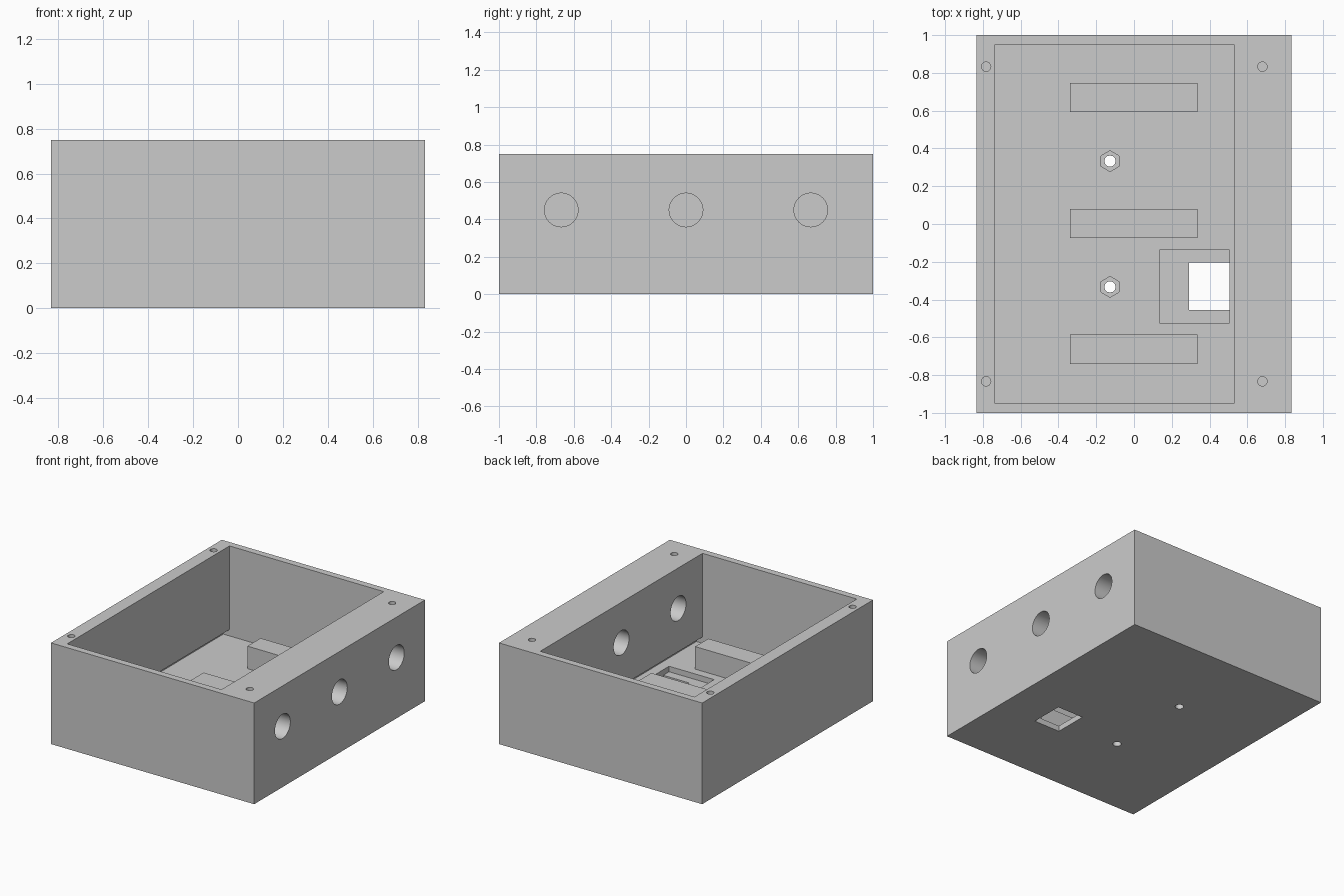
import bpy
from math import pi, radians

cube = bpy.data.objects.get("Cube")
if cube:
    bpy.data.objects.remove(cube, do_unlink=True)

grey = bpy.data.materials.new("light_grey")
grey.use_nodes = True
grey.diffuse_color = (0.6, 0.6, 0.6, 1)
grey.node_tree.nodes["Principled BSDF"].inputs["Base Color"].default_value = (0.6, 0.6, 0.6, 1)

HEIGHT = 0.75
FLOOR = 0.083
WALL_X = 0.833


def box(name, x, y, z):
    """Box spanning the given (low, high) ranges."""
    spans = (x, y, z)
    bpy.ops.mesh.primitive_cube_add(size=1, location=[(a + b) / 2 for a, b in spans])
    ob = bpy.context.object
    ob.name = name
    ob.scale = [b - a for a, b in spans]
    bpy.ops.object.transform_apply(location=True, rotation=False, scale=True)
    ob.data.materials.append(grey)
    return ob


def rod(name, centre, radius, length, sides, along_x=False, turn=0):
    """Prism or cylinder, upright or lying along x."""
    bpy.ops.mesh.primitive_cylinder_add(
        vertices=sides, radius=radius, depth=length, location=centre,
        rotation=(0, pi / 2 if along_x else 0, turn))
    ob = bpy.context.object
    ob.name = name
    ob.data.materials.append(grey)
    return ob


def cut(target, cutter):
    """Subtract the cutter, then discard it."""
    cutter.hide_render = True
    mod = target.modifiers.new("cut", "BOOLEAN")
    mod.operation = "DIFFERENCE"
    mod.solver = "EXACT"
    mod.object = cutter
    bpy.context.view_layer.objects.active = target
    bpy.ops.object.modifier_apply(modifier=mod.name)
    bpy.data.objects.remove(cutter, do_unlink=True)


# Enclosure shell
case = box("enclosure", (-WALL_X, WALL_X), (-1, 1), (0, HEIGHT))

# Floor-level slot reaching under both side walls, then the main cavity
cut(case, box("slot_cutter", (-0.785, 0.58), (-0.95, 0.95), (FLOOR, 0.13)))
cut(case, box("cavity_cutter", (-0.735, 0.53), (-0.95, 0.95), (0.1, 1)))

# Recess in the floor with an opening through the base
cut(case, box("recess_cutter", (0.135, 0.505), (-0.523, -0.137), (0.042, 0.12)))
cut(case, box("opening_cutter", (0.29, 0.505), (-0.455, -0.205), (-0.1, 0.06)))

# Bolt holes through the base with hexagonal nut pockets
for y in (-0.333, 0.333):
    cut(case, rod("nut_cutter", (-0.127, y, 0.08), 0.055, 0.08, 6))
    cut(case, rod("bolt_cutter", (-0.127, y, 0), 0.03, 0.3, 12))

# Cable holes through the thick side wall
for y in (-0.667, 0, 0.667):
    cut(case, rod("cable_cutter", (0.68, y, 0.45), 0.09, 0.4, 48, along_x=True))

# Blind lid screw holes at the corners of the rim
for x in (-0.783, 0.68):
    for y in (-0.833, 0.833):
        cut(case, rod("screw_cutter", (x, y, HEIGHT), 0.025, 0.5, 16))

# Support blocks standing on the floor
for name, y in (("front", -0.663), ("middle", 0.003), ("back", 0.67)):
    box(name + "_support_block", (-0.338, 0.335), (y - 0.077, y + 0.077), (FLOOR - 0.01, 0.25))

# Smooth the round holes only
bpy.ops.object.select_all(action="DESELECT")
case.select_set(True)
bpy.context.view_layer.objects.active = case
bpy.ops.object.shade_smooth_by_angle(angle=radians(31))
